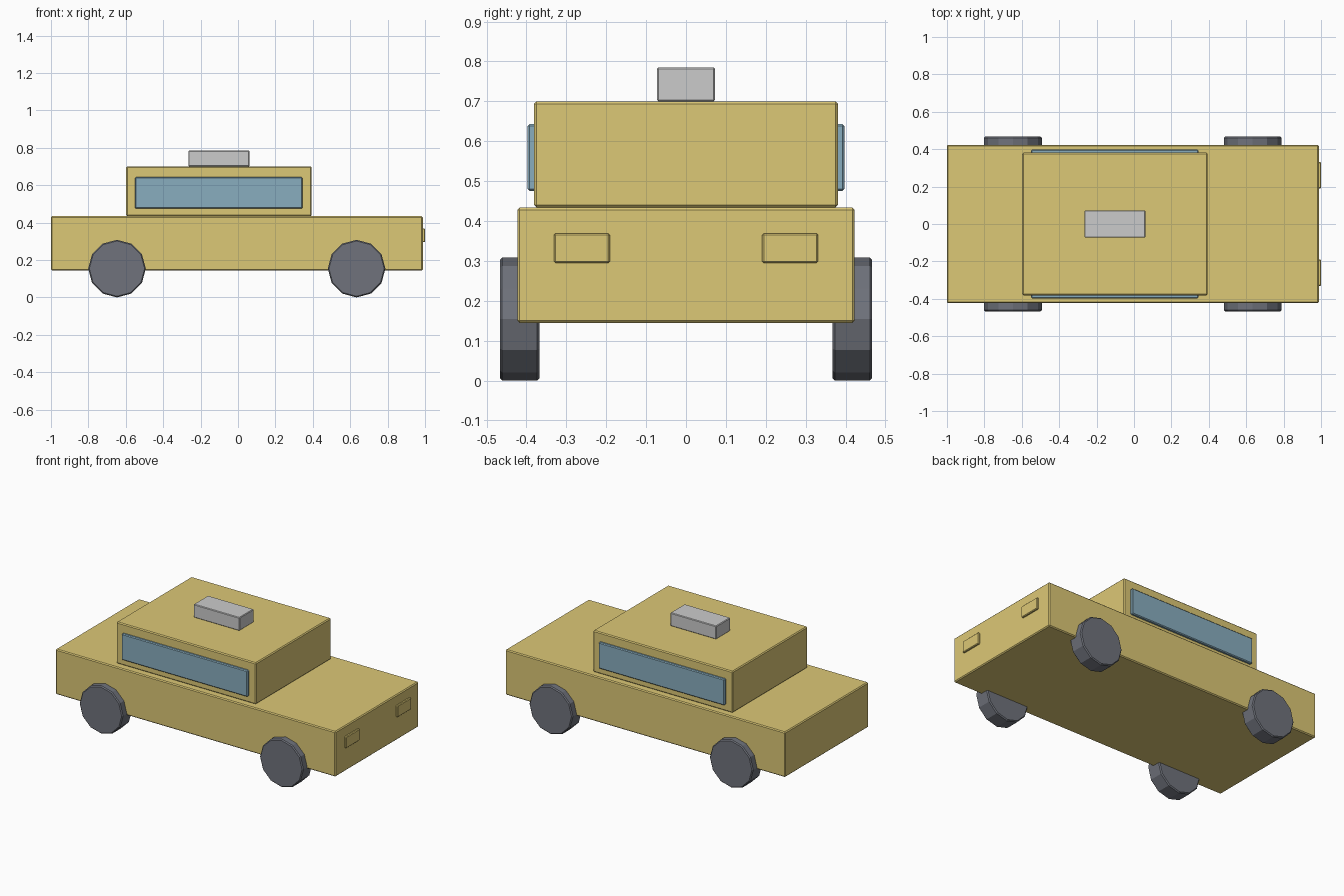
import bpy
import bmesh
import math
from mathutils import Matrix, Vector

if "Cube" in bpy.data.objects:
    bpy.data.objects.remove(bpy.data.objects["Cube"])


def material(name, color):
    mat = bpy.data.materials.new(name)
    mat.diffuse_color = (*color, 1)
    mat.use_nodes = True
    mat.node_tree.nodes["Principled BSDF"].inputs["Base Color"].default_value = mat.diffuse_color
    return mat


yellow = material("yellow_paint", (0.72, 0.58, 0.18))
blue = material("blue_glass", (0.25, 0.42, 0.52))
dark = material("dark_rubber", (0.16, 0.17, 0.2))


def finish(name, bm, mat, bevel):
    mesh = bpy.data.meshes.new(name)
    bm.to_mesh(mesh)
    bm.free()
    obj = bpy.data.objects.new(name, mesh)
    bpy.context.collection.objects.link(obj)
    if mat:
        mesh.materials.append(mat)
    mod = obj.modifiers.new("edge_bevel", "BEVEL")
    mod.width = bevel
    mod.segments = 1
    mod.limit_method = "ANGLE"
    mod.angle_limit = math.radians(40)
    return obj


def box(name, x, y, z, mat=None, bevel=0.006):
    lo, hi = Vector((x[0], y[0], z[0])), Vector((x[1], y[1], z[1]))
    bm = bmesh.new()
    bmesh.ops.create_cube(bm, size=1, matrix=Matrix.Translation((lo + hi) / 2)
                          @ Matrix.Diagonal((*(hi - lo), 1)))
    return finish(name, bm, mat, bevel)


def wheel(name, x, y):
    # 12-sided drum lying along y, with a corner at the top
    bm = bmesh.new()
    bmesh.ops.create_cone(bm, cap_ends=True, segments=12, radius1=0.154,
                          radius2=0.154, depth=0.1,
                          matrix=Matrix.Translation((x, y, 0.154))
                          @ Matrix.Rotation(math.pi / 2, 4, "X"))
    return finish(name, bm, dark, 0.006)


# Main shell, cabin and roof sign
box("body", (-1, 0.988), (-0.423, 0.423), (0.144, 0.434), yellow)
box("cabin", (-0.598, 0.394), (-0.381, 0.381), (0.434, 0.7), yellow)
box("roof_sign", (-0.265, 0.061), (-0.073, 0.073), (0.7, 0.785), None, 0.004)

# Mirrored side parts
for label, s in (("right", -1), ("left", 1)):
    box(f"{label}_window", (-0.55, 0.345), sorted((s * 0.37, s * 0.397)),
        (0.475, 0.643), blue, 0.005)
    box(f"{label}_headlight", (0.97, 1.0), sorted((s * 0.191, s * 0.331)),
        (0.295, 0.369), yellow, 0.004)
    wheel(f"{label}_rear_wheel", -0.647, s * 0.417)
    wheel(f"{label}_front_wheel", 0.634, s * 0.417)
